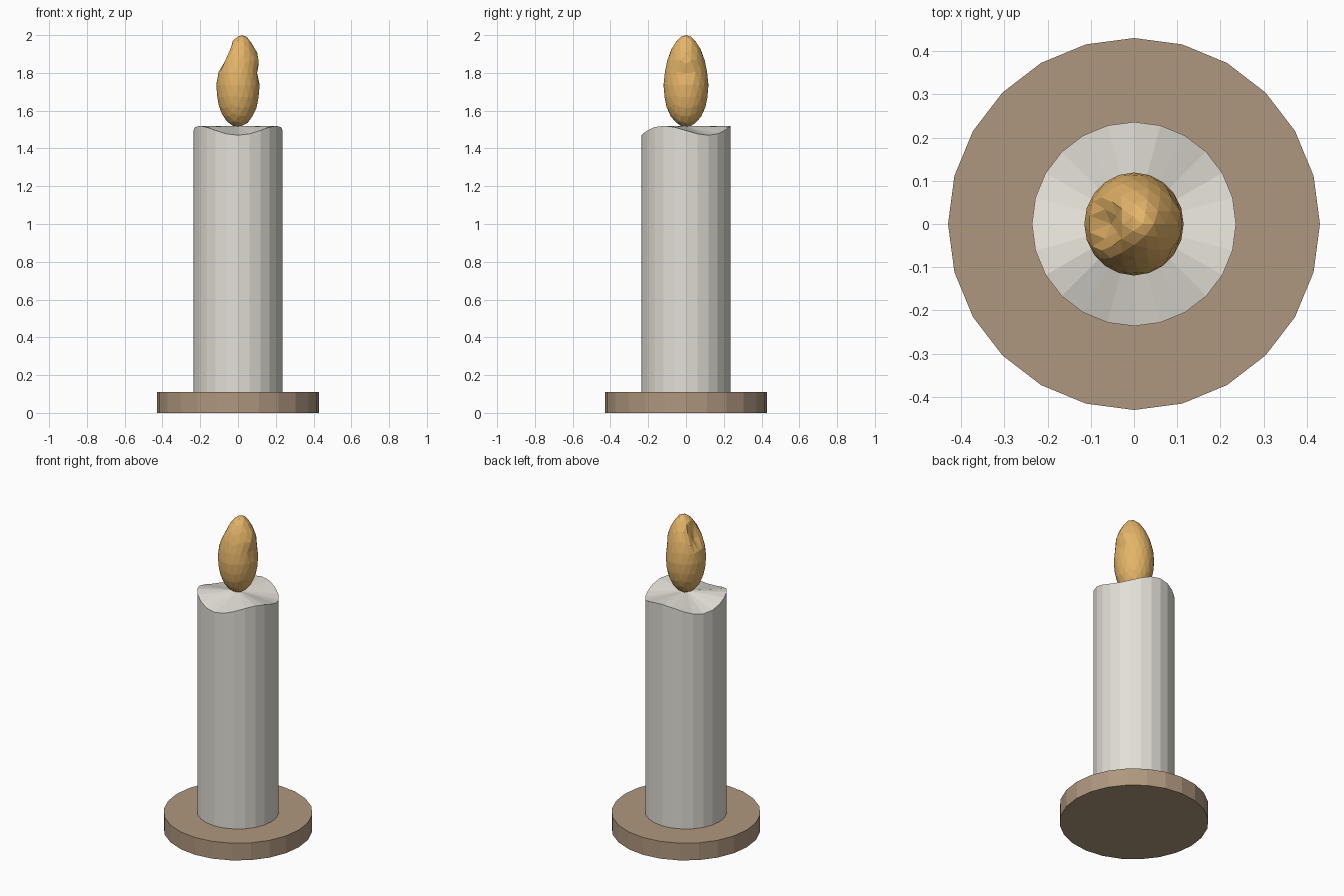
import bpy, bmesh, math

if "Cube" in bpy.data.objects:
    bpy.data.objects.remove(bpy.data.objects["Cube"], do_unlink=True)

SIDES = 24


def material(name, rgb):
    m = bpy.data.materials.new(name)
    m.use_nodes = True
    m.diffuse_color = (*rgb, 1)
    m.node_tree.nodes["Principled BSDF"].inputs["Base Color"].default_value = (*rgb, 1)
    return m


def finish(bm, name, mat):
    bmesh.ops.recalc_face_normals(bm, faces=bm.faces)
    mesh = bpy.data.meshes.new(name)
    bm.to_mesh(mesh)
    bm.free()
    mesh.materials.append(mat)
    obj = bpy.data.objects.new(name, mesh)
    bpy.context.collection.objects.link(obj)
    return obj


def ring(bm, radius, height):
    """Ring of vertices whose height is a function of the angle."""
    angles = [math.tau * i / SIDES for i in range(SIDES)]
    return [bm.verts.new((radius * math.cos(a), radius * math.sin(a), height(a)))
            for a in angles]


def wall(bm, low, high):
    for i in range(SIDES):
        j = (i + 1) % SIDES
        bm.faces.new((low[i], low[j], high[j], high[i]))


wood = material("brown holder", (0.43, 0.31, 0.21))
wax = material("ivory wax", (0.76, 0.74, 0.67))
fire = material("amber flame", (0.78, 0.46, 0.14))

# Round holder plate
bm = bmesh.new()
low, high = ring(bm, 0.43, lambda a: 0), ring(bm, 0.43, lambda a: 0.11)
wall(bm, low, high)
bm.faces.new(low)
bm.faces.new(high)
finish(bm, "holder_plate", wood)

# Candle body with a wavy melted rim and a fan-shaped top
bm = bmesh.new()
low = ring(bm, 0.236, lambda a: 0.105)
high = ring(bm, 0.236, lambda a: 1.495 - 0.025 * math.sin(3 * a))
wall(bm, low, high)
bm.faces.new(low)
centre = bm.verts.new((0, 0, 1.52))
for i in range(SIDES):
    bm.faces.new((high[i], high[(i + 1) % SIDES], centre))
finish(bm, "candle_body", wax)


# Faceted flame: a stretched ball, leaning tip, dent on one side, lump on the other
def blob(co, y, z, wide, tall):
    return math.exp(-((co.y - y) / wide) ** 2 - ((co.z - z) / tall) ** 2)


bm = bmesh.new()
bmesh.ops.create_icosphere(bm, subdivisions=3, radius=1)
for v in bm.verts:
    c = v.co.copy()
    taper = 1 - 0.06 * max(c.z, 0)
    x = c.x * taper + 0.18 * max(c.z, 0) ** 3
    if c.x < 0:
        x += 0.38 * blob(c, 0, 0.6, 0.4, 0.22) * min(1, -2 * c.x)
    else:
        x += 0.16 * blob(c, 0, 0.55, 0.55, 0.18) * min(1, 2 * c.x)
        x -= 0.12 * blob(c, 0, 0.3, 0.25, 0.15)
    v.co = (0.115 * x, 0.119 * c.y * taper, 1.757 + 0.243 * c.z - 0.02 * (1 - c.z ** 2))
finish(bm, "flame", fire)
